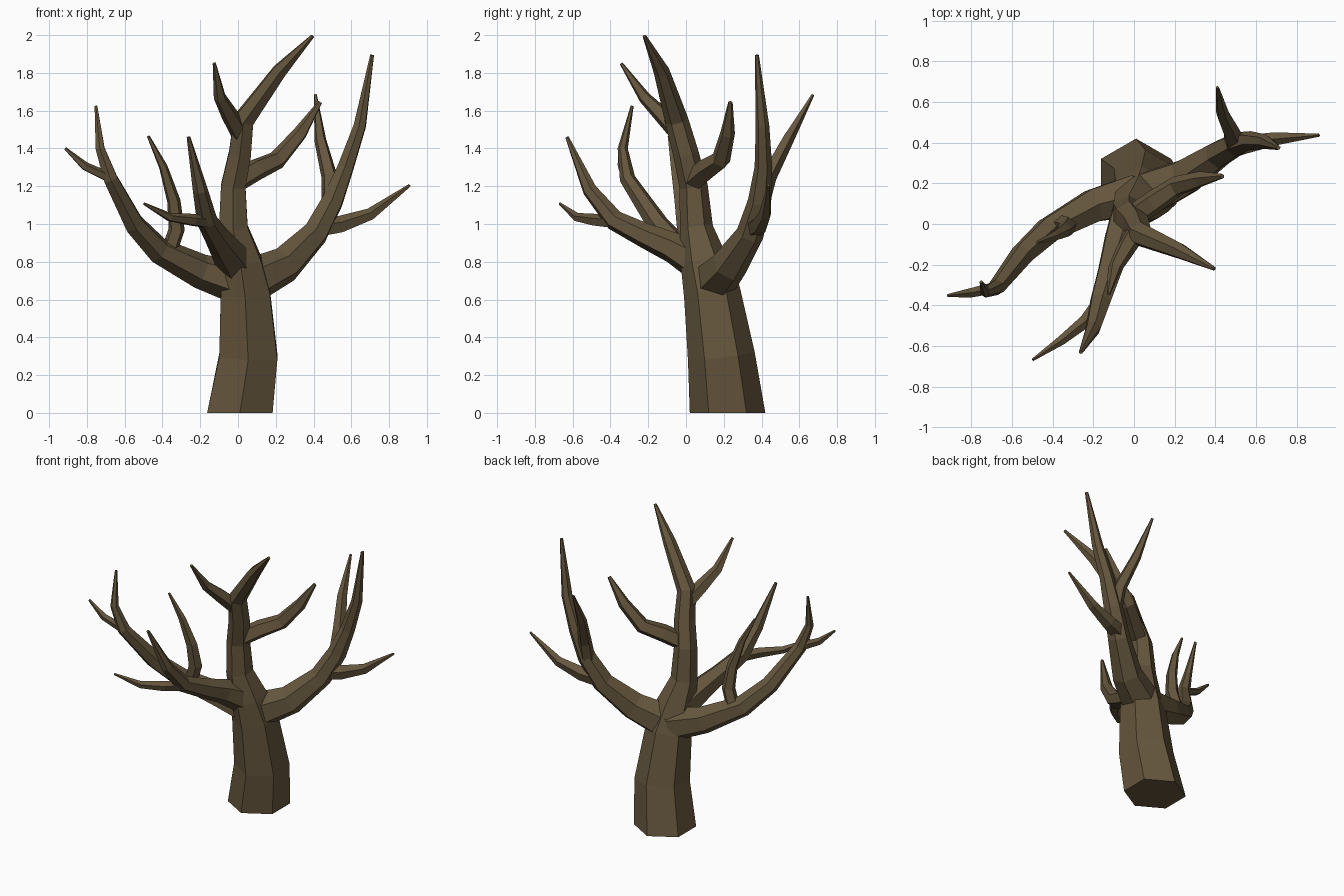
import bpy, bmesh, math
from mathutils import Vector

bark = bpy.data.materials.new("brown bark")
bark.diffuse_color = (0.13, 0.093, 0.047, 1)


def limb(name, pts, sides=6, start_dir=None, ref=(0, 1, 0)):
    """Tapered faceted tube through (x, y, z, radius) points."""
    P = [Vector(p[:3]) for p in pts]
    bm = bmesh.new()
    rings = []
    u = Vector(ref)
    for i, p in enumerate(P):
        before = (p - P[i - 1]).normalized() if i else Vector()
        after = (P[i + 1] - p).normalized() if i < len(P) - 1 else Vector()
        t = (before + after).normalized()
        if i == 0 and start_dir:
            t = Vector(start_dir)
        u = (u - t * u.dot(t)).normalized()
        v = t.cross(u)
        r = pts[i][3]
        rings.append([bm.verts.new(p + r * (math.cos(a) * u + math.sin(a) * v))
                      for a in (2 * math.pi * k / sides for k in range(sides))])
    for a, b in zip(rings, rings[1:]):
        for k in range(sides):
            n = (k + 1) % sides
            bm.faces.new((a[k], a[n], b[n], b[k]))
    bm.faces.new(rings[0][::-1])
    bm.faces.new(rings[-1])
    bmesh.ops.recalc_face_normals(bm, faces=bm.faces)
    me = bpy.data.meshes.new(name)
    bm.to_mesh(me)
    bm.free()
    me.materials.append(bark)
    ob = bpy.data.objects.new(name, me)
    bpy.context.collection.objects.link(ob)


# Trunk continuing into the tall central limb
limb("trunk", [(0.01, 0.22, 0, 0.2), (0.055, 0.187, 0.3, 0.178), (0.038, 0.137, 0.64, 0.15),
               (0.015, 0.095, 0.80, 0.125), (-0.025, 0.055, 0.98, 0.088),
               (-0.025, 0.04, 1.2, 0.075), (0.01, 0.0, 1.37, 0.068),
               (0.03, -0.05, 1.55, 0.062), (0.22, -0.13, 1.81, 0.042),
               (0.395, -0.22, 1.995, 0.01)], start_dir=(0, 0, 1))
limb("centre_left_twig", [(0.01, -0.04, 1.48, 0.05), (-0.04, -0.12, 1.57, 0.047),
                          (-0.095, -0.22, 1.67, 0.034), (-0.125, -0.343, 1.85, 0.009)], 5)
limb("centre_right_twig", [(0.0, 0.04, 1.23, 0.06), (0.1, 0.11, 1.29, 0.06),
                           (0.21, 0.185, 1.34, 0.052), (0.33, 0.22, 1.48, 0.04),
                           (0.435, 0.235, 1.645, 0.012)], 5)

# Left limb with its twigs
limb("left_limb", [(0.0, 0.14, 0.69, 0.115), (-0.2, 0.09, 0.75, 0.092),
                   (-0.42, -0.03, 0.86, 0.07), (-0.55, -0.15, 1.0, 0.058),
                   (-0.675, -0.31, 1.24, 0.042), (-0.73, -0.335, 1.4, 0.027),
                   (-0.752, -0.285, 1.625, 0.008)], ref=(0, 0, 1))
limb("left_outer_twig", [(-0.67, -0.31, 1.24, 0.03), (-0.81, -0.34, 1.305, 0.024),
                         (-0.915, -0.352, 1.4, 0.008)], 5, ref=(0, 0, 1))
limb("left_inner_twig", [(-0.37, 0.0, 0.84, 0.045), (-0.325, -0.01, 0.97, 0.045),
                         (-0.34, -0.03, 1.12, 0.037), (-0.395, -0.06, 1.3, 0.024),
                         (-0.475, -0.09, 1.465, 0.008)], 5)

# Front limb with its twig
limb("front_limb", [(-0.01, 0.08, 0.79, 0.105), (-0.07, -0.07, 0.875, 0.082),
                    (-0.115, -0.22, 0.94, 0.066), (-0.165, -0.38, 1.02, 0.055),
                    (-0.2, -0.51, 1.18, 0.04), (-0.262, -0.63, 1.46, 0.01)], ref=(0, 0, 1))
limb("front_twig", [(-0.155, -0.37, 1.01, 0.038), (-0.24, -0.48, 1.02, 0.034),
                    (-0.36, -0.575, 1.035, 0.024), (-0.498, -0.668, 1.108, 0.007)], 5, ref=(0, 0, 1))

# Right limb with its twigs
limb("right_limb", [(0.05, 0.14, 0.69, 0.125), (0.25, 0.23, 0.785, 0.098),
                    (0.41, 0.34, 0.95, 0.073), (0.5, 0.39, 1.12, 0.062),
                    (0.57, 0.41, 1.3, 0.047), (0.645, 0.405, 1.52, 0.036),
                    (0.71, 0.375, 1.895, 0.011)], ref=(0, 0, 1))
limb("right_outer_twig", [(0.43, 0.36, 0.98, 0.055), (0.54, 0.39, 0.995, 0.048),
                          (0.7, 0.42, 1.05, 0.034), (0.91, 0.437, 1.205, 0.008)], 5, ref=(0, 0, 1))
limb("right_back_twig", [(0.49, 0.39, 1.1, 0.05), (0.485, 0.435, 1.25, 0.045),
                         (0.435, 0.54, 1.45, 0.033), (0.41, 0.672, 1.685, 0.008)], 5)
